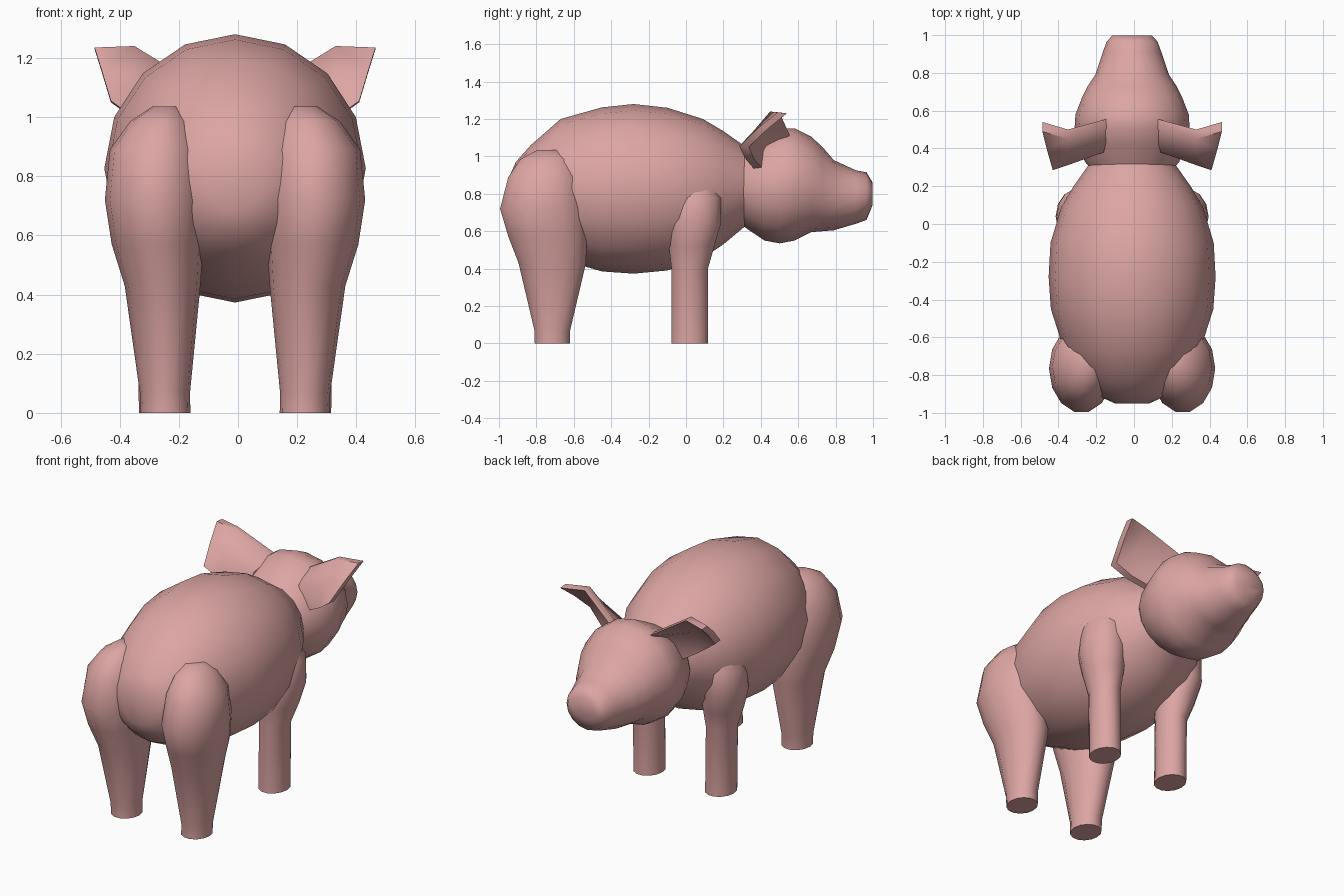
import bpy, bmesh, math
from mathutils import Vector

CX = -0.01  # symmetry plane of the animal

pink = bpy.data.materials.new("pig pink")
pink.diffuse_color = (0.72, 0.38, 0.37, 1)


def finish(name, bm, angle=50):
    bmesh.ops.recalc_face_normals(bm, faces=bm.faces)
    me = bpy.data.meshes.new(name)
    bm.to_mesh(me)
    bm.free()
    me.materials.append(pink)
    ob = bpy.data.objects.new(name, me)
    bpy.context.collection.objects.link(ob)
    bpy.ops.object.select_all(action='DESELECT')
    ob.select_set(True)
    bpy.context.view_layer.objects.active = ob
    bpy.ops.object.shade_smooth_by_angle(angle=math.radians(angle))
    return ob


def loft(name, rings, n=16):
    """Skin elliptical rings given as (centre, half axis u, half axis v)."""
    bm = bmesh.new()
    loops = []
    for c, u, v in rings:
        c, u, v = Vector(c), Vector(u), Vector(v)
        loops.append([bm.verts.new(c + u * math.cos(2 * math.pi * i / n)
                                   + v * math.sin(2 * math.pi * i / n)) for i in range(n)])
    for a, b in zip(loops, loops[1:]):
        for i in range(n):
            j = (i + 1) % n
            bm.faces.new((a[i], a[j], b[j], b[i]))
    bm.faces.new(loops[0])
    bm.faces.new(loops[-1])
    return finish(name, bm)


def along_y(name, rows):
    """rows: (y, bottom z, top z, half width)"""
    loft(name, [((CX, y, (b + t) / 2), (w, 0, 0), (0, 0, (t - b) / 2)) for y, b, t, w in rows])


def leg(name, side, rows):
    """rows: (z, x offset, y centre, half width, half depth)"""
    loft(name, [((CX + side * x, y, z), (rx, 0, 0), (0, ry, 0)) for z, x, y, rx, ry in rows], 14)


# barrel-shaped body
along_y("body", [
    (-0.95, 0.68, 0.88, 0.09), (-0.91, 0.60, 0.97, 0.18), (-0.83, 0.53, 1.06, 0.27),
    (-0.67, 0.45, 1.20, 0.36), (-0.45, 0.385, 1.262, 0.43), (-0.28, 0.373, 1.28, 0.442),
    (-0.10, 0.39, 1.26, 0.432), (0.09, 0.455, 1.20, 0.375), (0.20, 0.53, 1.135, 0.31),
    (0.32, 0.63, 1.05, 0.225)])

# head with tapered snout
along_y("head", [
    (0.28, 0.65, 1.03, 0.21), (0.33, 0.61, 1.06, 0.25), (0.42, 0.55, 1.11, 0.285),
    (0.50, 0.535, 1.15, 0.305), (0.58, 0.55, 1.15, 0.30), (0.67, 0.595, 1.105, 0.265),
    (0.73, 0.60, 1.05, 0.235), (0.79, 0.605, 0.98, 0.195), (0.91, 0.64, 0.925, 0.155),
    (0.965, 0.66, 0.915, 0.135), (0.998, 0.74, 0.86, 0.105)])

# ear grid: base, middle and tip columns, each from top to bottom
EAR = [[(0.12, 0.56, 1.10), (0.15, 0.43, 1.05), (0.20, 0.43, 0.91)],
       [(0.34, 0.50, 1.235), (0.34, 0.41, 1.13), (0.33, 0.365, 0.985)],
       [(0.475, 0.54, 1.23), (0.45, 0.44, 1.15), (0.42, 0.335, 1.05)]]

for side, word in ((-1, "left"), (1, "right")):
    # hind leg with round haunch
    leg(word + "_hind_leg", side, [
        (0, 0.235, -0.715, 0.084, 0.096), (0.07, 0.237, -0.715, 0.085, 0.098),
        (0.43, 0.245, -0.715, 0.128, 0.185), (0.57, 0.262, -0.74, 0.155, 0.215),
        (0.72, 0.268, -0.765, 0.172, 0.235), (0.89, 0.265, -0.755, 0.158, 0.20),
        (0.985, 0.25, -0.745, 0.105, 0.145), (1.035, 0.235, -0.73, 0.045, 0.065)])

    # front leg with shoulder
    leg(word + "_front_leg", side, [
        (0, 0.24, 0.02, 0.085, 0.10), (0.40, 0.245, 0.02, 0.085, 0.10),
        (0.52, 0.262, 0.03, 0.112, 0.125), (0.64, 0.28, 0.04, 0.125, 0.15),
        (0.78, 0.28, 0.05, 0.118, 0.14), (0.90, 0.26, 0.05, 0.075, 0.08)])

    # cupped ear
    bm = bmesh.new()
    g = [[bm.verts.new((CX + side * x, y, z)) for x, y, z in col] for col in EAR]
    back = [[bm.verts.new(v.co + Vector((0, -0.05, 0.005))) for v in col] for col in g]
    for layer in (g, back):
        for a, b in zip(layer, layer[1:]):
            for i in range(2):
                bm.faces.new((a[i], a[i + 1], b[i + 1], b[i]))
    rim = [(0, 0), (1, 0), (2, 0), (2, 1), (2, 2), (1, 2), (0, 2), (0, 1)]
    for (i, j), (k, l) in zip(rim, rim[1:] + rim[:1]):
        bm.faces.new((g[i][j], g[k][l], back[k][l], back[i][j]))
    finish(word + "_ear", bm)
